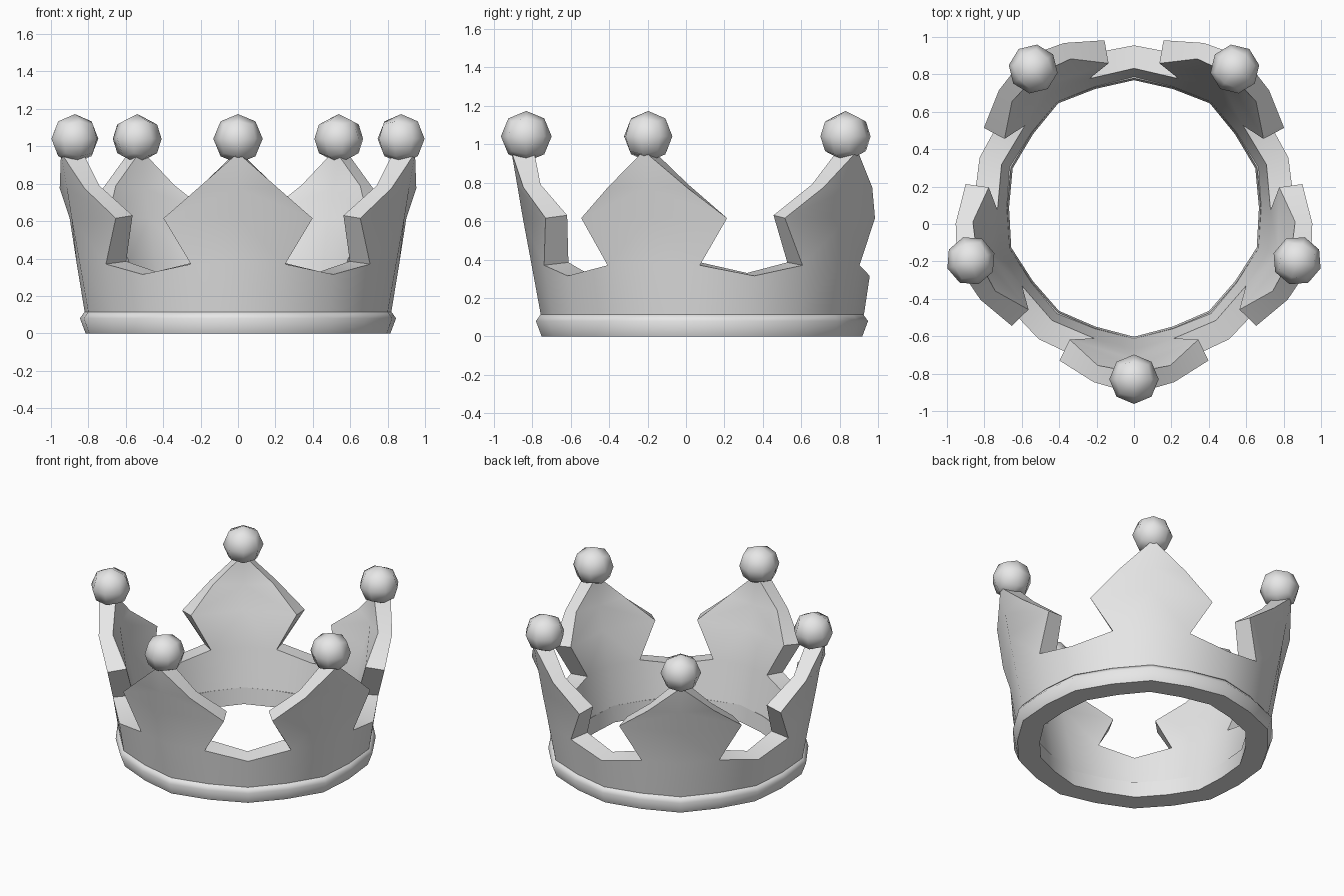
import bpy, bmesh, math
from mathutils import Matrix, Vector

cube = bpy.data.objects.get("Cube")
if cube:
    bpy.data.objects.remove(cube, do_unlink=True)

POINTS = 5
CENTRE_Y = 0.087

grey = bpy.data.materials.new("plain_grey")
grey.use_nodes = True
grey.diffuse_color = (0.8, 0.8, 0.8, 1)
grey.node_tree.nodes["Principled BSDF"].inputs["Base Color"].default_value = grey.diffuse_color


def polar(degrees, radius, z):
    """Place a point by its angle from the front and distance from the axis."""
    a = math.radians(degrees)
    return Vector((radius * math.sin(a), CENTRE_Y - radius * math.cos(a), z))


def finish(bm, name, smooth_angle):
    bmesh.ops.remove_doubles(bm, verts=bm.verts, dist=0.0005)
    bmesh.ops.recalc_face_normals(bm, faces=bm.faces)
    mesh = bpy.data.meshes.new(name)
    bm.to_mesh(mesh)
    bm.free()
    mesh.materials.append(grey)
    obj = bpy.data.objects.new(name, mesh)
    bpy.context.collection.objects.link(obj)
    bpy.ops.object.select_all(action="DESELECT")
    obj.select_set(True)
    bpy.context.view_layer.objects.active = obj
    bpy.ops.object.shade_smooth_by_angle(angle=math.radians(smooth_angle))
    return obj


def sectors():
    """Yield the angle and side of every mirrored half point."""
    for i in range(POINTS):
        for side in (1, -1):
            yield i * 360 / POINTS, side


# Half of one point: angle, height, outer radius, inner radius
half = {
    "tip": (0, 0.965, 0.995, 0.88),
    "mid_high": (0, 0.775, 0.962, 0.855),
    "edge_high": (13, 0.775, 0.957, 0.865),
    "mid_wide": (0, 0.615, 0.935, 0.81),
    "shoulder": (26, 0.615, 0.909, 0.784),
    "mid_low": (0, 0.375, 0.89, 0.755),
    "notch": (17, 0.37, 0.862, 0.73),
    "valley": (36, 0.315, 0.868, 0.745),
    "base_mid": (0, 0.115, 0.842, 0.70),
    "base_side": (18, 0.115, 0.82, 0.68),
    "base_end": (36, 0.115, 0.838, 0.70),
}
panels = ["tip mid_high edge_high", "mid_high mid_wide shoulder edge_high",
          "mid_wide mid_low notch shoulder", "mid_low base_mid base_side notch",
          "notch base_side base_end valley"]
rim = "tip edge_high shoulder notch valley".split()
foot = "base_mid base_side base_end".split()

# Pointed wall of the crown
bm = bmesh.new()
for turn, side in sectors():
    outer, inner = {}, {}
    for key, (angle, z, r_out, r_in) in half.items():
        lift = 0.015 if key in rim else 0
        outer[key] = bm.verts.new(polar(turn + side * angle, r_out, z))
        inner[key] = bm.verts.new(polar(turn + side * angle, r_in, z + lift))
    for panel in panels:
        for shell in (outer, inner):
            bm.faces.new([shell[k] for k in panel.split()])
    for border in (rim, foot):
        for a, b in zip(border, border[1:]):
            bm.faces.new((outer[a], outer[b], inner[b], inner[a]))
finish(bm, "pointed_wall", 35)

# Rounded band around the foot: radius and height, before easing each column
profile = [(0.842, 0.115), (0.867, 0.08), (0.837, 0), (0.69, 0), (0.70, 0.115)]
bm = bmesh.new()
for turn, side in sectors():
    columns = []
    for angle, inset in ((0, 0), (18, 0.022), (36, 0.008)):
        columns.append([bm.verts.new(polar(turn + side * angle, r - inset, z))
                        for r, z in profile])
    for left, right in zip(columns, columns[1:]):
        for i in range(len(profile)):
            j = (i + 1) % len(profile)
            bm.faces.new((left[i], left[j], right[j], right[i]))
finish(bm, "base_band", 62)

# Faceted ball on each tip
for i in range(POINTS):
    turn = i * 360 / POINTS
    bm = bmesh.new()
    bmesh.ops.create_cube(bm, size=1)
    bmesh.ops.subdivide_edges(bm, edges=bm.edges[:], cuts=1, use_grid_fill=True)
    for v in bm.verts:
        v.co = v.co.normalized() * 0.132
    bmesh.ops.rotate(bm, verts=bm.verts, matrix=Matrix.Rotation(math.radians(turn), 3, "Z"))
    bmesh.ops.translate(bm, verts=bm.verts, vec=polar(turn, 0.917, 1.04))
    finish(bm, f"tip_ball_{i + 1}", 80)
